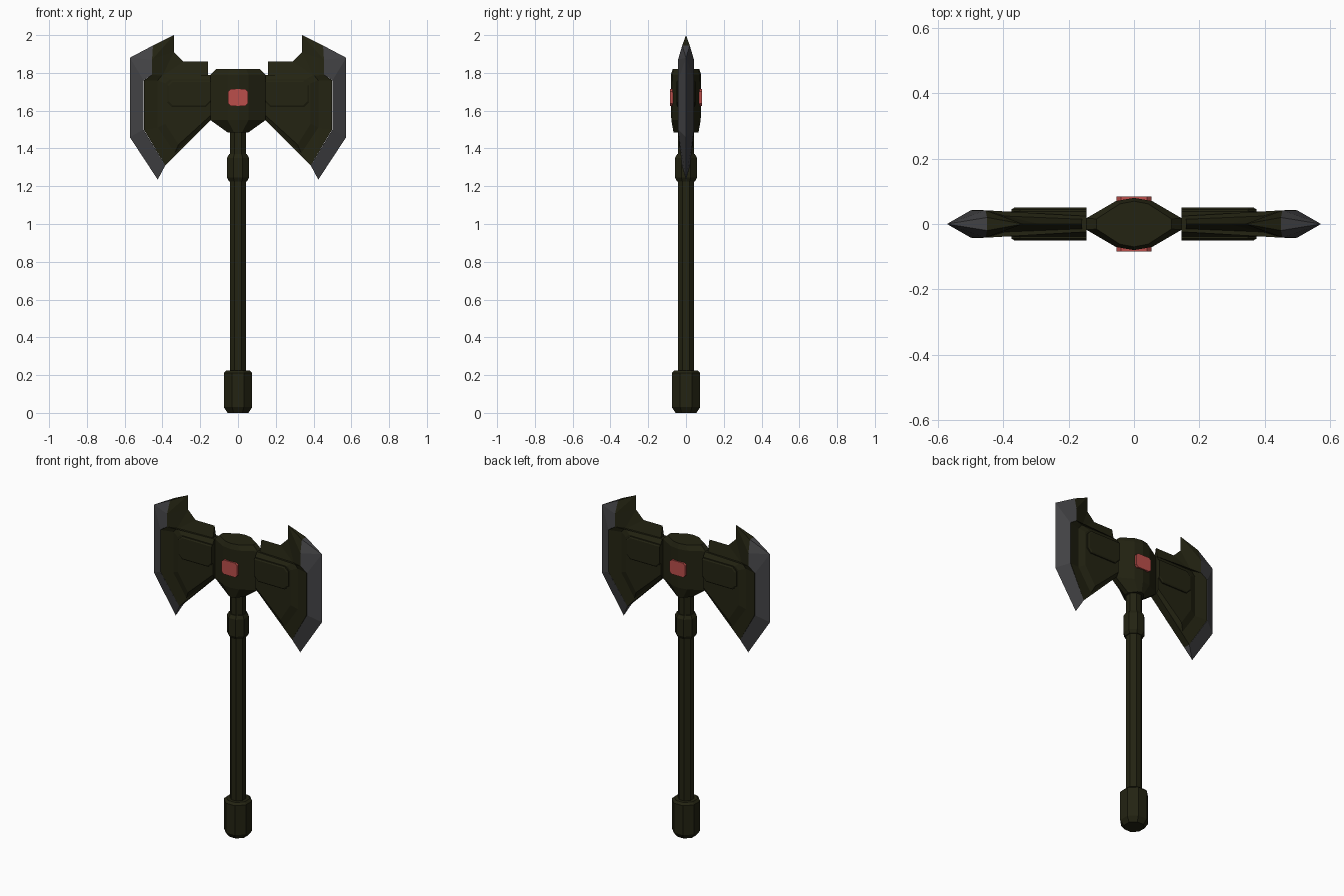
import bpy, bmesh, math

if "Cube" in bpy.data.objects:
    bpy.data.objects.remove(bpy.data.objects["Cube"])


def material(name, rgb):
    m = bpy.data.materials.new(name)
    m.diffuse_color = (*rgb, 1)
    m.use_nodes = True
    m.node_tree.nodes["Principled BSDF"].inputs["Base Color"].default_value = m.diffuse_color
    return m


DARK = material("dark olive metal", (0.017, 0.017, 0.006))
STEEL = material("grey steel", (0.058, 0.058, 0.062))
RED = material("red gem", (0.50, 0.078, 0.07))


def finish(bm, name, mats, mirror=None):
    bmesh.ops.remove_doubles(bm, verts=bm.verts, dist=1e-5)
    bmesh.ops.recalc_face_normals(bm, faces=bm.faces)
    me = bpy.data.meshes.new(name)
    bm.to_mesh(me)
    bm.free()
    for m in mats:
        me.materials.append(m)
    ob = bpy.data.objects.new(name, me)
    bpy.context.collection.objects.link(ob)
    if mirror:
        mod = ob.modifiers.new("mirror", "MIRROR")
        mod.use_axis = [a in mirror for a in "xyz"]
        mod.use_mirror_merge = False
    return ob


def loft(name, rings, mat, mirror=None):
    """Skin a list of equal-length point rings and cap both ends."""
    bm = bmesh.new()
    vs = [[bm.verts.new(p) for p in r] for r in rings]
    n = len(rings[0])
    for a, b in zip(vs, vs[1:]):
        for i in range(n):
            j = (i + 1) % n
            bm.faces.new((a[i], a[j], b[j], b[i]))
    bm.faces.new(vs[0])
    bm.faces.new(vs[-1])
    return finish(bm, name, [mat], mirror)


def turned(name, profile, sides=8):
    """Faceted round part; profile is (half width, z)."""
    k = 1 / math.cos(math.pi / sides)
    ang = [(i + 0.5) * 2 * math.pi / sides for i in range(sides)]
    return loft(name, [[(r * k * math.cos(a), r * k * math.sin(a), z) for a in ang]
                       for r, z in profile], DARK)


# Handle parts
turned("shaft", [(0.042, 0.1), (0.042, 1.55)])
turned("pommel", [(0.055, 0), (0.075, 0.03), (0.075, 0.212), (0.062, 0.225)])
turned("collar", [(0.047, 1.225), (0.058, 1.245), (0.058, 1.35), (0.047, 1.37)])

# Lens-shaped hub
LENS = [(1, -.22), (.38, -.88), (0, -1), (-.38, -.88), (-1, -.22),
        (-1, .22), (-.38, .88), (0, 1), (.38, .88), (1, .22)]
loft("hub", [[(x * w, y * h, z) for x, y in LENS] for w, h, z in
             [(.055, .066, 1.485), (.146, .078, 1.55), (.146, .08, 1.79), (.115, .07, 1.82)]], DARK)


# Gem on both faces of the hub
def chamfered(w, h, c, y, zc):
    return [(sx * a, y, zc + sz * b) for sx, sz, a, b in
            [(1, 1, w - c, h), (1, 1, w, h - c), (1, -1, w, h - c), (1, -1, w - c, h),
             (-1, -1, w - c, h), (-1, -1, w, h - c), (-1, 1, w, h - c), (-1, 1, w - c, h)]]


loft("gem", [chamfered(.053, .044, .013, y, 1.67) for y in (-.085, .085)], RED)

# Arm plate carrying each blade, with a groove before the steel
flat = [(.145, 1.765), (.36, 1.765), (.385, 1.745), (.385, 1.53), (.315, 1.42), (.145, 1.575)]
groove = [(.145, 1.79), (.40, 1.79), (.425, 1.76), (.425, 1.51), (.335, 1.375), (.145, 1.55)]
ridge = [(.145, 1.79), (.455, 1.79), (.498, 1.76), (.498, 1.5), (.385, 1.31), (.145, 1.55)]
ridge_y = [.024, .042, .043, .043, .022, .024]


def arm_rings(s):
    return [[(x, s * .038, z) for x, z in flat],
            [(x, s * .024, z) for x, z in groove],
            [(x, s * y, z) for (x, z), y in zip(ridge, ridge_y)]]


loft("arm_plate", arm_rings(-1) + arm_rings(1)[::-1], DARK, "x")

# Raised panel on the arm plate
outer = [(.145, 1.76), (.35, 1.76), (.375, 1.735), (.375, 1.645), (.35, 1.62), (.17, 1.62), (.145, 1.645)]
inner = [(.145, 1.752), (.346, 1.752), (.367, 1.731), (.367, 1.649), (.346, 1.628), (.173, 1.628), (.145, 1.655)]
loft("arm_panel", [[(x, -.02, z) for x, z in outer], [(x, -.045, z) for x, z in outer],
                   [(x, -.05, z) for x, z in inner]], DARK, "xy")

# Blade: sharp outline at y = 0 (capitals), thick inner ridge (small letters)
P = {"A": (.34, 0, 2.0), "B": (.573, 0, 1.88), "C": (.573, 0, 1.46), "D": (.425, 0, 1.235),
     "F": (.34, 0, 1.91), "G": (.29, 0, 1.86), "H": (.16, 0, 1.86),
     "a": (.45, .02, 1.945), "b": (.455, .042, 1.87), "c": (.455, .042, 1.79),
     "d": (.5, .042, 1.76), "e": (.5, .042, 1.5), "f": (.385, .022, 1.31),
     "q": (.40, .026, 1.785), "r": (.16, .016, 1.785)}
STEEL_FACES = ["aBb", "bBdc", "dBCe", "eCDf"]
DARK_FACES = ["Aab", "AbF", "Fbcq", "FqG", "GqrH"]
bm = bmesh.new()
for s in (-1, 1):
    v = {k: bm.verts.new((x, s * y, z)) for k, (x, y, z) in P.items()}
    for mi, group in enumerate((DARK_FACES, STEEL_FACES)):
        for f in group:
            bm.faces.new([v[c] for c in f]).material_index = mi
    # half of the top edge, the tip underside and the inner end
    mid = {k: bm.verts.new((P[k][0], 0, P[k][2])) for k in "afr"}
    for tri, mi in (((v["A"], v["a"], mid["a"]), 0), ((v["a"], v["B"], mid["a"]), 1),
                    ((v["f"], v["D"], mid["f"]), 1), ((v["r"], v["H"], mid["r"]), 0)):
        bm.faces.new(tri).material_index = mi
finish(bm, "blade", [DARK, STEEL], "x")
